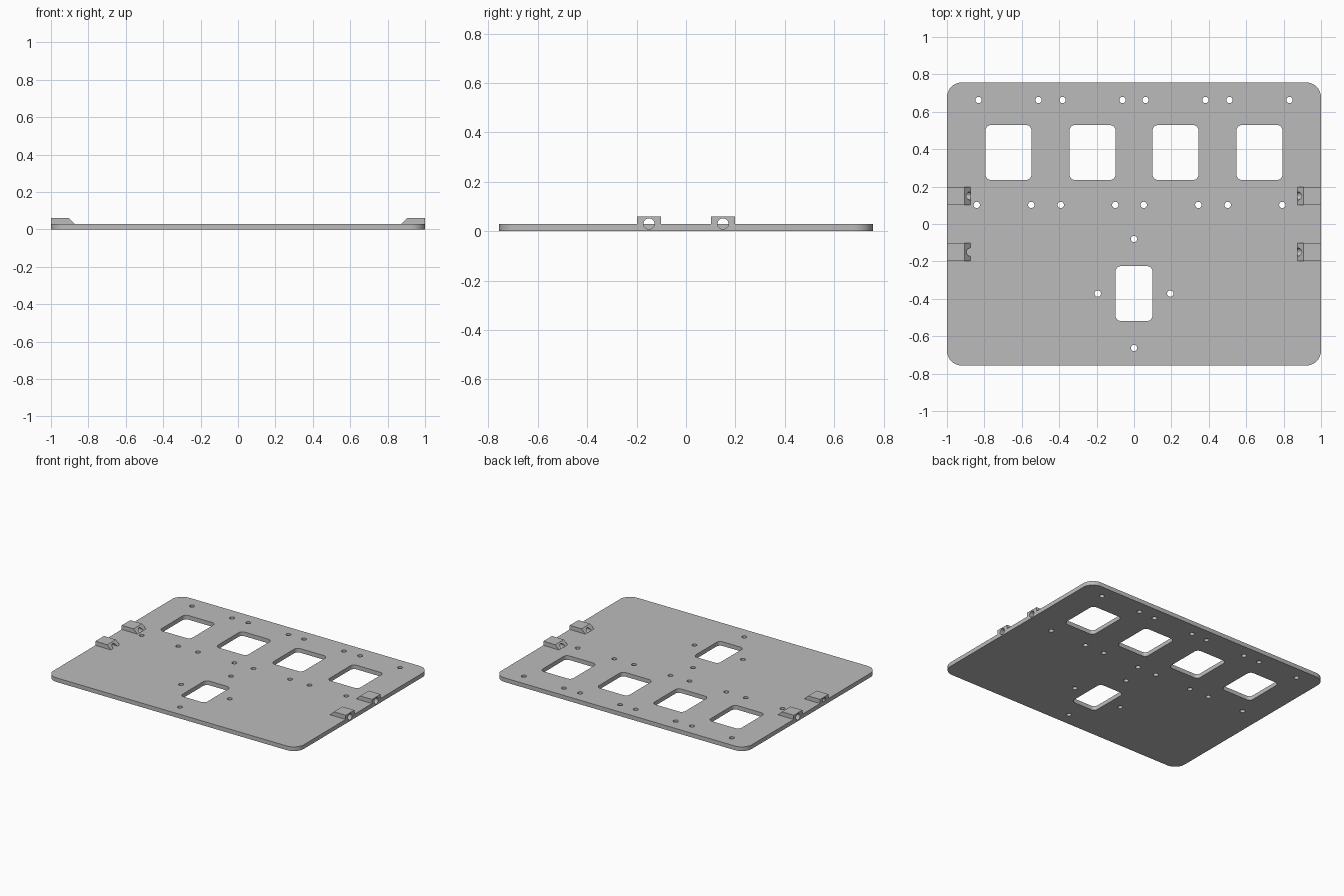
import bpy
import bmesh
from math import cos, sin, pi, radians
from mathutils import Matrix

THICK = 0.03
CLIP_TOP = 0.06
CLIP_Y = 0.15

if "Cube" in bpy.data.objects:
    bpy.data.objects.remove(bpy.data.objects["Cube"], do_unlink=True)

grey = bpy.data.materials.new("plain grey")
grey.use_nodes = True
colour = (0.5, 0.5, 0.5, 1)
grey.diffuse_color = colour
grey.node_tree.nodes["Principled BSDF"].inputs["Base Color"].default_value = colour


def add_object(name, mesh):
    obj = bpy.data.objects.new(name, mesh)
    bpy.context.collection.objects.link(obj)
    mesh.materials.clear()
    mesh.materials.append(grey)
    return obj


def circle(cx, cy, r, n=24):
    return [(cx + r * cos(2 * pi * i / n), cy + r * sin(2 * pi * i / n)) for i in range(n)]


def rounded_rect(cx, cy, hx, hy, r, n=8):
    pts = []
    for k, (sx, sy) in enumerate([(1, 1), (-1, 1), (-1, -1), (1, -1)]):
        for i in range(n + 1):
            a = pi / 2 * (k + i / n)
            pts.append((cx + sx * (hx - r) + r * cos(a), cy + sy * (hy - r) + r * sin(a)))
    return pts


def cut_bores(obj, cutter):
    mod = obj.modifiers.new("bore", 'BOOLEAN')
    mod.operation = 'DIFFERENCE'
    mod.solver = 'EXACT'
    mod.object = cutter


def smooth(obj):
    bpy.ops.object.select_all(action='DESELECT')
    obj.select_set(True)
    bpy.context.view_layer.objects.active = obj
    bpy.ops.object.shade_smooth_by_angle(angle=radians(30))


# Plate outline, windows and screw holes as one filled profile
outlines = [rounded_rect(0, 0, 1, 0.757, 0.08)]
window_x = (-0.671, -0.222, 0.222, 0.671)
outlines += [rounded_rect(x, 0.382, 0.123, 0.147, 0.03) for x in window_x]
outlines.append(rounded_rect(0, -0.372, 0.099, 0.147, 0.03))

holes = [(0, -0.08), (0, -0.663), (-0.194, -0.372), (0.194, -0.372)]
for x in window_x:
    for side in (-1, 1):
        holes.append((x + side * 0.16, 0.663))
        holes.append((x - 0.024 + side * 0.146, 0.102))
outlines += [circle(x, y, 0.017) for x, y in holes]

curve = bpy.data.curves.new("plate_profile", 'CURVE')
curve.dimensions = '2D'
curve.fill_mode = 'BOTH'
curve.extrude = THICK / 2
for pts in outlines:
    spline = curve.splines.new('POLY')
    spline.points.add(len(pts) - 1)
    for p, (x, y) in zip(spline.points, pts):
        p.co = (x, y, 0, 1)
    spline.use_cyclic_u = True

# Turn the profile into a closed solid resting on the ground
profile = bpy.data.objects.new("plate_profile", curve)
bpy.context.collection.objects.link(profile)
graph = bpy.context.evaluated_depsgraph_get()
mesh = bpy.data.meshes.new_from_object(profile.evaluated_get(graph))
bpy.data.objects.remove(profile, do_unlink=True)
bm = bmesh.new()
bm.from_mesh(mesh)
bmesh.ops.remove_doubles(bm, verts=bm.verts, dist=0.0001)
bmesh.ops.translate(bm, verts=bm.verts, vec=(0, 0, THICK / 2))
bmesh.ops.recalc_face_normals(bm, faces=bm.faces)
bm.to_mesh(mesh)
bm.free()
plate = add_object("plate", mesh)

# Cable bores through the clips, half sunk into the plate
bm = bmesh.new()
for sx in (-1, 1):
    for sy in (-1, 1):
        place = Matrix.Translation((sx * 0.975, sy * CLIP_Y, THICK)) @ Matrix.Rotation(pi / 2, 4, 'Y')
        bmesh.ops.create_cone(bm, cap_ends=True, segments=32, radius1=0.022,
                              radius2=0.022, depth=0.2, matrix=place)
mesh = bpy.data.meshes.new("bore_cutter")
bm.to_mesh(mesh)
bm.free()
cutter = add_object("bore_cutter", mesh)
cutter.hide_render = True
cutter.hide_viewport = True
cut_bores(plate, cutter)
smooth(plate)

# Edge clips with a sloped inner end
section = [(1, THICK), (1, CLIP_TOP), (0.905, CLIP_TOP), (0.875, THICK)]
for sx, side in ((-1, "right"), (1, "left")):
    for sy, end in ((-1, "front"), (1, "back")):
        bm = bmesh.new()
        y = sy * CLIP_Y - 0.049
        face = bm.faces.new([bm.verts.new((sx * px, y, pz)) for px, pz in section])
        grown = bmesh.ops.extrude_face_region(bm, geom=[face])["geom"]
        moved = [g for g in grown if isinstance(g, bmesh.types.BMVert)]
        bmesh.ops.translate(bm, verts=moved, vec=(0, 0.098, 0))
        bmesh.ops.recalc_face_normals(bm, faces=bm.faces)
        mesh = bpy.data.meshes.new(f"{side}_{end}_clip")
        bm.to_mesh(mesh)
        bm.free()
        clip = add_object(mesh.name, mesh)
        cut_bores(clip, cutter)
        smooth(clip)
